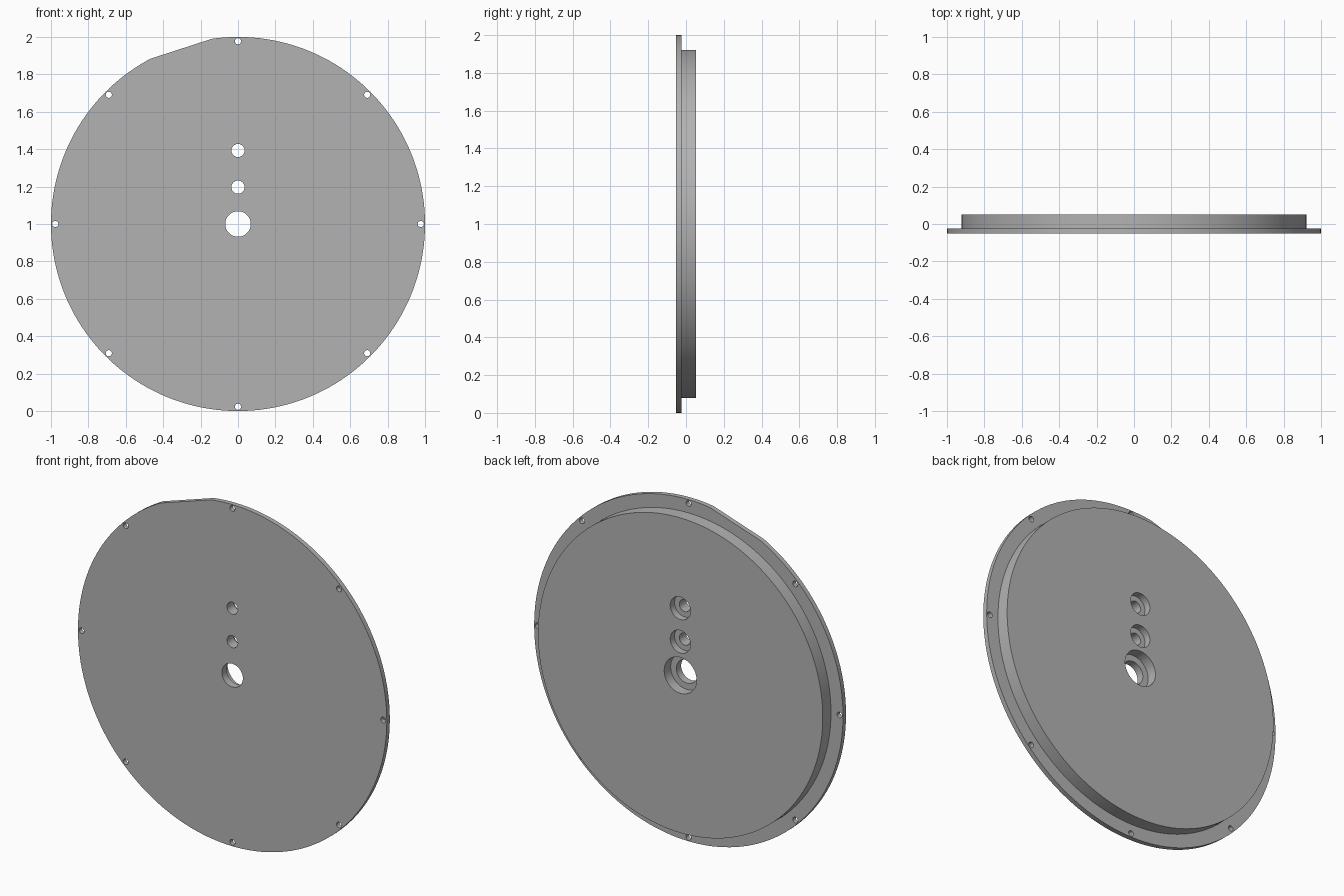
import bpy, bmesh
from math import pi, cos, sin, radians
from mathutils import Matrix, Vector

if "Cube" in bpy.data.objects:
    bpy.data.objects.remove(bpy.data.objects["Cube"], do_unlink=True)

HALF = 0.052          # half of the total thickness
STEP = -0.024         # back of the thin flange
RADIUS = 1.0

grey = bpy.data.materials.new("plain grey")
grey.use_nodes = True
grey.diffuse_color = (0.45, 0.45, 0.45, 1)
grey.node_tree.nodes["Principled BSDF"].inputs["Base Color"].default_value = (0.45, 0.45, 0.45, 1)


def turned(bm, profile, x=0.0, z=0.0, sides=48):
    """Add a closed solid turned about the y axis from (radius, y) points."""
    rings = []
    for r, y in profile:
        rings.append([bm.verts.new((x + r * cos(2 * pi * i / sides), y,
                                    z + r * sin(2 * pi * i / sides)))
                      for i in range(sides)])
    for a, b in zip(rings, rings[1:]):
        for i in range(sides):
            j = (i + 1) % sides
            bm.faces.new((a[i], a[j], b[j], b[i]))
    bm.faces.new(rings[0])
    bm.faces.new(rings[-1])


def make_object(name, bm):
    bmesh.ops.recalc_face_normals(bm, faces=bm.faces)
    mesh = bpy.data.meshes.new(name)
    bm.to_mesh(mesh)
    bm.free()
    mesh.materials.append(grey)
    obj = bpy.data.objects.new(name, mesh)
    bpy.context.collection.objects.link(obj)
    return obj


# Stepped disc: thin wide flange in front, thicker boss behind
bm = bmesh.new()
turned(bm, [(RADIUS, -HALF), (RADIUS, STEP), (0.922, STEP), (0.922, HALF)], z=1, sides=160)
disc = make_object("flanged_disc", bm)

# Cutters: bores with a wider recess at the back
bm = bmesh.new()
OUT = 0.1
for z, bore, recess, depth in ((1.0, 0.068, 0.105, 0.06),
                               (1.197, 0.035, 0.066, 0.04),
                               (1.393, 0.035, 0.066, 0.04)):
    floor = HALF - depth
    turned(bm, [(bore, -OUT), (bore, floor), (recess, floor), (recess, OUT)], z=z)

# Cutters: eight bolt holes around the flange
for k in range(8):
    a = k * pi / 4
    turned(bm, [(0.0165, -OUT), (0.0165, OUT)], 0.977 * cos(a), 1 + 0.977 * sin(a), 20)

# Cutter: flat on the rim
a = radians(108)
out = Vector((cos(a), 0, sin(a)))
place = (Matrix.Translation(Vector((0, 0, 1)) + out * (0.985 + 0.1))
         @ Matrix.Rotation(-a, 4, 'Y') @ Matrix.Diagonal((0.2, 0.4, 0.8, 1)))
bmesh.ops.create_cube(bm, size=1, matrix=place)
cutter = make_object("hole_cutter", bm)
cutter.hide_render = True

# Cut, bake the result and drop the cutter
mod = disc.modifiers.new("cut", 'BOOLEAN')
mod.operation = 'DIFFERENCE'
mod.solver = 'EXACT'
mod.object = cutter
bpy.ops.object.select_all(action='DESELECT')
bpy.context.view_layer.objects.active = disc
disc.select_set(True)
bpy.ops.object.modifier_apply(modifier=mod.name)
bpy.data.objects.remove(cutter, do_unlink=True)
bpy.ops.object.shade_smooth_by_angle(angle=radians(30))
